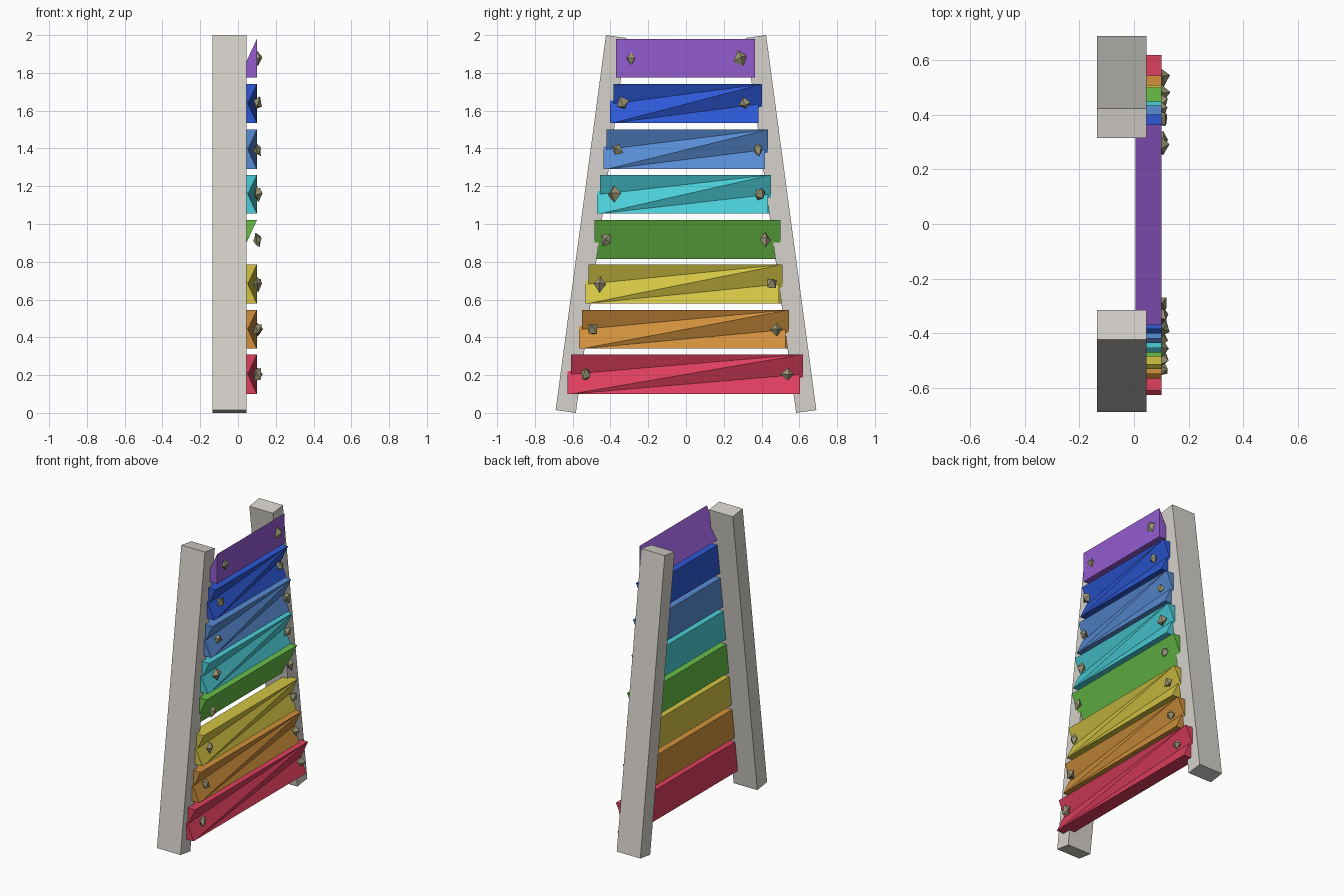
import bpy, bmesh, random
from mathutils import Euler, Vector

random.seed(4)
cube = bpy.data.objects.get("Cube")
if cube:
    bpy.data.objects.remove(cube, do_unlink=True)


def material(name, rgb):
    # Convert display colours to linear values
    colour = [((c / 255 + 0.055) / 1.055) ** 2.4 for c in rgb] + [1]
    mat = bpy.data.materials.new(name)
    mat.use_nodes = True
    mat.diffuse_color = colour
    mat.node_tree.nodes["Principled BSDF"].inputs["Base Color"].default_value = colour
    return mat


def finish(name, bm, mat):
    bmesh.ops.recalc_face_normals(bm, faces=bm.faces)
    mesh = bpy.data.meshes.new(name)
    bm.to_mesh(mesh)
    bm.free()
    mesh.materials.append(mat)
    obj = bpy.data.objects.new(name, mesh)
    bpy.context.collection.objects.link(obj)
    return obj


def hull(bm, points):
    part = bmesh.new()
    for p in points:
        part.verts.new(p)
    result = bmesh.ops.convex_hull(part, input=part.verts)
    loose = [g for g in result["geom_interior"] if isinstance(g, bmesh.types.BMVert)]
    bmesh.ops.delete(part, geom=loose, context="VERTS")
    bmesh.ops.dissolve_limit(part, angle_limit=0.001, verts=part.verts, edges=part.edges)
    bmesh.ops.recalc_face_normals(part, faces=part.faces)
    temp = bpy.data.meshes.new("part")
    part.to_mesh(temp)
    part.free()
    bm.from_mesh(temp)
    bpy.data.meshes.remove(temp)


# Leaning square posts
stone = material("pale_grey", (214, 210, 204))
profile = [(0.69, 0.015), (0.583, 0), (0.316, 1.985), (0.424, 2)]
for side, name in ((-1, "front_post"), (1, "rear_post")):
    bm = bmesh.new()
    hull(bm, [(x, side * y, z) for x in (-0.135, 0.045) for y, z in profile])
    finish(name, bm, stone)

# Split boards: sloping wedges joined by a twisted core
IN, OUT = 0.005, 0.1


def wedge(bm, section, y0, y1):
    hull(bm, [(x, y, z) for y in (y0, y1) for x, z in section])


def board(name, mat, z0, z1, y0, y1, style):
    bm = bmesh.new()
    low = [(IN, z0), (OUT, z0), (IN, z1)]
    high = [(IN, z1), (OUT, z1), (IN, z0)]
    if style == "flat":
        wedge(bm, [(IN, z0), (OUT, z0), (OUT, z1)], y0, y1)
    else:
        wedge(bm, high, y0, y1)
    if style == "split":
        wedge(bm, low, y0 - 0.017, y1 - 0.017)
        hull(bm, [(x, y0, z) for x, z in low] + [(x, y1, z) for x, z in high])
    finish(name, bm, mat)


# Chipped stone pegs
peg_mat = material("khaki_stone", (152, 148, 116))


def peg(name, y, z):
    bm = bmesh.new()
    turn = Euler([random.uniform(0, 3) for _ in range(3)]).to_matrix()
    axes = [Vector(a) * s for a in ((1, 0, 0), (0, 1, 0), (0, 0, 1)) for s in (1, -1)]
    points = []
    for a in axes:
        p = turn @ (a * random.uniform(0.75, 1.15))
        points.append((0.103 + p.x * 0.027, y + p.y * 0.036, z + p.z * 0.042))
    hull(bm, points)
    finish(name, bm, peg_mat)


# colour, rgb, bottom, top, board ends, peg positions, style
boards = [
    ("red", (222, 62, 94), 0.10, 0.31, -0.61, 0.62, -0.53, 0.54, "split"),
    ("orange", (208, 144, 60), 0.34, 0.545, -0.55, 0.545, -0.495, 0.48, "split"),
    ("yellow", (212, 196, 68), 0.58, 0.785, -0.515, 0.51, -0.455, 0.455, "split"),
    ("green", (104, 190, 72), 0.815, 1.02, -0.485, 0.5, -0.42, 0.42, "slope"),
    ("cyan", (74, 205, 215), 1.055, 1.26, -0.455, 0.45, -0.38, 0.39, "split"),
    ("sky_blue", (88, 140, 212), 1.29, 1.5, -0.42, 0.435, -0.365, 0.38, "split"),
    ("blue", (45, 88, 214), 1.535, 1.74, -0.385, 0.402, -0.335, 0.31, "split"),
    ("purple", (148, 92, 208), 1.775, 1.98, -0.37, 0.365, -0.29, 0.29, "flat"),
]
for name, rgb, z0, z1, y0, y1, p0, p1, style in boards:
    board(name + "_board", material(name, rgb), z0, z1, y0, y1, style)
    mid = (z0 + z1) / 2
    peg(name + "_front_peg", p0, mid)
    peg(name + "_rear_peg", p1, mid)
